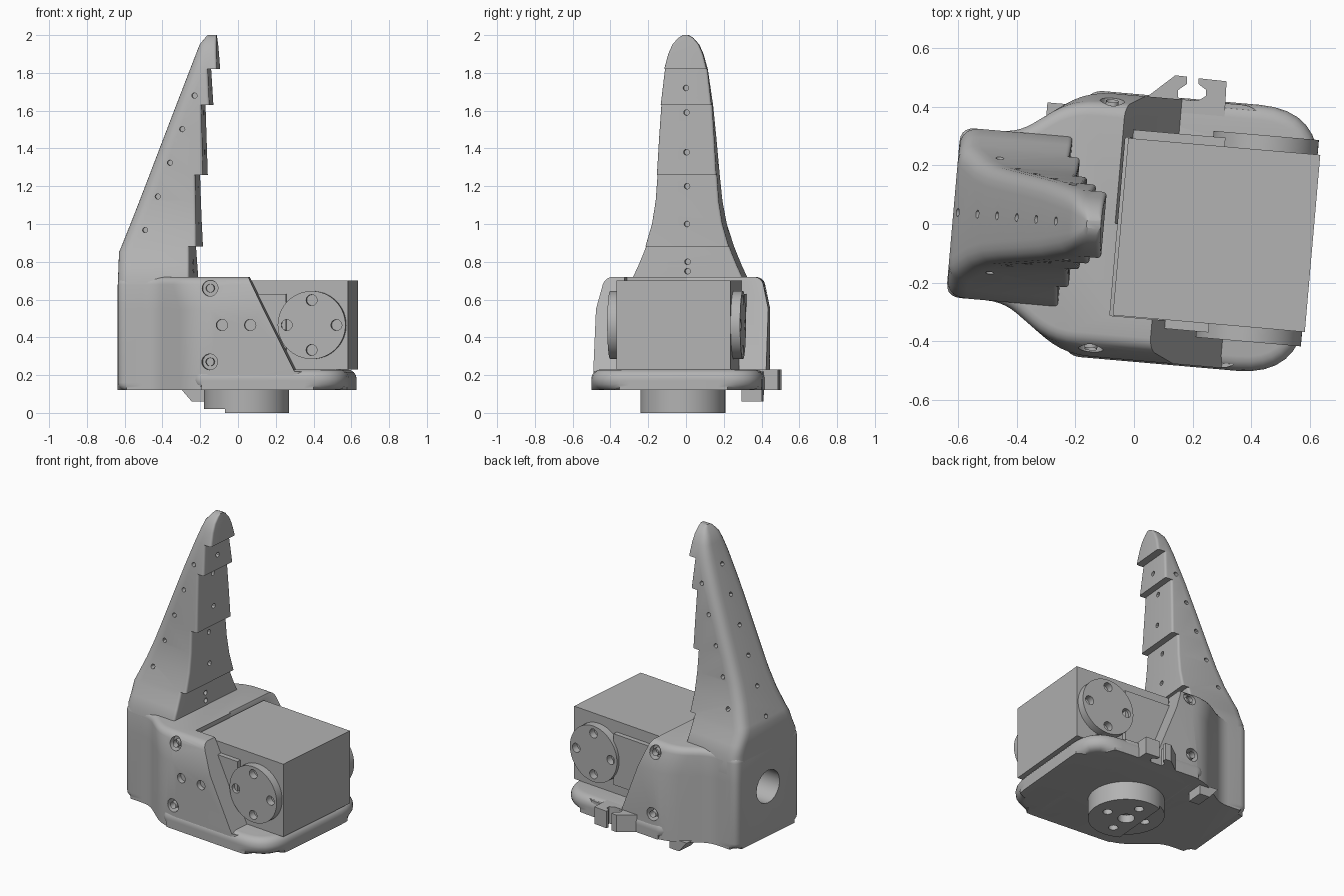
import bpy, bmesh, math
from mathutils import Vector, Matrix

cube = bpy.data.objects.get("Cube")
if cube:
    bpy.data.objects.remove(cube, do_unlink=True)

grey = bpy.data.materials.new("light grey")
grey.use_nodes = True
COLOUR = (0.45, 0.45, 0.45, 1)
grey.diffuse_color = COLOUR
grey.node_tree.nodes["Principled BSDF"].inputs["Base Color"].default_value = COLOUR
parts = []


def finish(name, bm, part=True):
    bmesh.ops.remove_doubles(bm, verts=bm.verts, dist=1e-5)
    bmesh.ops.recalc_face_normals(bm, faces=bm.faces)
    mesh = bpy.data.meshes.new(name)
    bm.to_mesh(mesh)
    bm.free()
    obj = bpy.data.objects.new(name, mesh)
    bpy.context.collection.objects.link(obj)
    if part:
        mesh.materials.append(grey)
        parts.append(obj)
    return obj


def loft(rings):
    bm = bmesh.new()
    loops = [[bm.verts.new(p) for p in ring] for ring in rings]
    n = len(loops[0])
    for a, b in zip(loops, loops[1:]):
        for i in range(n):
            j = (i + 1) % n
            bm.faces.new((a[i], a[j], b[j], b[i]))
    bm.faces.new(loops[0])
    bm.faces.new(loops[-1])
    return bm


def rounded(corners, steps=5):
    """Round each (x, y, radius) corner of an outline."""
    out = []
    for i, (x, y, r) in enumerate(corners):
        p = Vector((x, y))
        a = p + (Vector(corners[i - 1][:2]) - p).normalized() * r
        b = p + (Vector(corners[(i + 1) % len(corners)][:2]) - p).normalized() * r
        for k in range(steps + 1):
            t = k / steps
            out.append(a * (1 - t) ** 2 + p * 2 * t * (1 - t) + b * t * t)
    return out


def level(outline, z):
    return [(p[0], p[1], z) for p in outline]


def side_prism(profile, y0, y1):
    return loft([[(x, y, z) for x, z in profile] for y in (y0, y1)])


def block(x0, x1, y0, y1, z0, z1):
    return side_prism([(x0, z0), (x1, z0), (x1, z1), (x0, z1)], y0, y1)


def soften(bm, z, width):
    rim = [e for e in bm.edges if all(abs(v.co.z - z) < 1e-4 for v in e.verts)]
    bmesh.ops.bevel(bm, geom=rim, offset=width, segments=4, profile=0.5,
                    affect='EDGES', clamp_overlap=False)


def cylinders(specs, segments=20):
    """Each spec is centre, axis, radius, depth."""
    bm = bmesh.new()
    for centre, axis, r, depth in specs:
        turn = Vector((0, 0, 1)).rotation_difference(Vector(axis)).to_matrix().to_4x4()
        bmesh.ops.create_cone(bm, cap_ends=True, segments=segments, radius1=r, radius2=r,
                              depth=depth, matrix=Matrix.Translation(centre) @ turn)
    return bm


def cut(obj, bm):
    cutter = finish("cutter", bm, False)
    cutter.hide_render = True
    mod = obj.modifiers.new("cut", 'BOOLEAN')
    mod.operation, mod.solver, mod.use_self = 'DIFFERENCE', 'EXACT', True
    mod.object = cutter
    bpy.context.view_layer.objects.active = obj
    bpy.ops.object.modifier_apply(modifier=mod.name)
    bpy.data.objects.remove(cutter, do_unlink=True)


X, Y, Z = (1, 0, 0), (0, 1, 0), (0, 0, 1)

# Palm housing with flared cheeks
def body_outline(w):
    xf = -0.42 + (w - 0.29) * 1.375
    half = [(-0.617, 0.29, 0.05), (-0.42, 0.29, 0.06), (xf, w, 0.09), (0.4, w, 0.07)]
    return rounded([(x, -y, r) for x, y, r in half] + half[::-1])

bm = loft([level(body_outline(w), z) for z, w in ((0.12, 0.45), (0.55, 0.45), (0.72, 0.41))])
soften(bm, 0.12, 0.04)
soften(bm, 0.72, 0.04)
body = finish("palm_housing", bm)

# Sloped cheek ends and the pocket for the motor
for top, low, y0, y1 in ((0.09, 0.34, -0.7, -0.01), (-0.06, 0.13, 0.01, 0.7)):
    cut(body, side_prism([(top - 0.02, 0.76), (low, 0.22), (0.8, 0.22), (0.8, 0.76)], y0, y1))
cut(body, block(-0.055, 0.8, -0.305, 0.305, 0.22, 0.8))

# Bolt holes in the cheeks and the cable hole at the rear
holes = [((-0.045, -0.45, 0.465), Y, 0.03, 0.06), ((0.105, -0.45, 0.465), Y, 0.03, 0.06),
         ((-0.617, 0, 0.44), X, 0.105, 0.3)]
for s in (-1, 1):
    for z in (0.27, 0.66):
        holes += [((-0.11, s * 0.45, z), Y, 0.042, 0.12), ((-0.11, s * 0.45, z), Y, 0.022, 0.2)]
cut(body, cylinders(holes))

# Rounded base tray
tray = rounded([(-0.2, -0.455, 0.06), (0.61, -0.455, 0.22), (0.61, 0.455, 0.22), (-0.2, 0.455, 0.06)], 8)
bm = loft([level(tray, 0.12), level(tray, 0.23)])
soften(bm, 0.12, 0.05)
soften(bm, 0.23, 0.05)
finish("base_tray", bm)

# Finger: width by height, leaning back edge, overlapping pads on its front
WIDTHS = [(0.6, 0.29), (0.72, 0.29), (0.78, 0.262), (0.85, 0.233), (0.88, 0.222), (1, 0.187),
          (1.12, 0.168), (1.26, 0.158), (1.45, 0.147), (1.63, 0.135), (1.82, 0.113),
          (1.9, 0.092), (1.95, 0.07), (1.985, 0.04), (2, 0.014)]
PADS = [(0.6, 0.88, -0.24), (0.88, 1.26, -0.213), (1.26, 1.63, -0.182),
        (1.63, 1.82, -0.15), (1.82, 2, -0.112)]


def width_at(z):
    for (z0, w0), (z1, w1) in zip(WIDTHS, WIDTHS[1:]):
        if z <= z1:
            return w0 + (w1 - w0) * (z - z0) / (z1 - z0)


def back_at(z):
    return -0.617 + max(0, z - 0.85) * 0.379 + max(0, z - 1.95) * 0.4


rings = []
for z0, z1, front in PADS:
    for z, w in WIDTHS:
        if z0 <= z <= z1:
            xf = front + 0.01 * (z1 - z) / (z1 - z0)
            rb, rf = min(0.07, w * 0.6), min(0.015, w * 0.4)
            ring = rounded([(back_at(z), -w, rb), (xf, -w, rf), (xf, w, rf), (back_at(z), w, rb)])
            rings.append(level(ring, z))
finger = finish("finger", loft(rings))

# Pin holes along the finger's sides, back and front
pins = []
for i in range(5):
    z = 1.68 - 0.178 * i
    pins += [((-0.219 - 0.064 * i, s * width_at(z), z), Y, 0.014, 0.07) for s in (-1, 1)]
for i in range(6):
    z = 0.89 + 0.177 * i
    pins.append(((back_at(z), 0, z), (0.93, 0, -0.36), 0.014, 0.07))
for z in (0.75, 0.8, 1, 1.2, 1.38, 1.59, 1.72):
    pad = next(p for p in PADS if p[0] <= z < p[1])
    pins.append(((pad[2], 0, z), X, 0.015, 0.08))
cut(finger, cylinders(pins, 12))

# Motor with side plates and horn discs
finish("motor_box", block(-0.045, 0.612, -0.303, 0.303, 0.23, 0.7))
for s, side in ((-1, "right"), (1, "left")):
    finish(side + "_motor_plate", block(-0.04, 0.285, s * 0.29, s * 0.333, 0.3, 0.63))
    disc = finish(side + "_horn_disc", cylinders([((0.423, s * 0.323, 0.465), Y, 0.18, 0.06)], 64))
    cut(disc, cylinders([((0.423 + 0.132 * math.cos(a), s * 0.35, 0.465 + 0.132 * math.sin(a)),
                          Y, 0.029, 0.08) for a in (0, math.pi / 2, math.pi, -math.pi / 2)]))

# Mounting horn underneath, with a shallow step on one side
horn = finish("mounting_horn", cylinders([((0.047, 0, 0.07), Z, 0.225, 0.14)], 64))
cut(horn, block(-0.3, -0.05, -0.4, 0.4, -0.05, 0.02))
horn_holes = [((0.047 + 0.132 * math.cos(a), 0.132 * math.sin(a), 0), Z, 0.028, 0.1)
              for a in (0, math.pi / 2, math.pi, -math.pi / 2)]
cut(horn, cylinders(horn_holes + [((0.047, 0, 0), Z, 0.05, 0.1)]))

# Cable clip on the left side and the small hook below it
clip = [(-0.02, 0.4), (-0.02, 0.425), (0.096, 0.53), (0.136, 0.529), (0.138, 0.504), (0.11, 0.481),
        (0.112, 0.456), (0.142, 0.449), (0.183, 0.452), (0.206, 0.469), (0.205, 0.49),
        (0.178, 0.507), (0.176, 0.527), (0.272, 0.525), (0.276, 0.4)]
finish("cable_clip", loft([level(clip, 0.12), level(clip, 0.23)]))
finish("cable_hook", side_prism([(-0.33, 0.13), (-0.27, 0.06), (-0.2, 0.06), (-0.2, 0.13)], 0.29, 0.4))

# Smooth the curves and turn the whole assembly slightly
place = Matrix.Rotation(math.radians(-5), 4, 'Z') @ Matrix.Translation((0, -0.013, 0))
bpy.ops.object.select_all(action='DESELECT')
for obj in parts:
    obj.data.transform(place)
    obj.select_set(True)
bpy.context.view_layer.objects.active = parts[0]
bpy.ops.object.shade_smooth_by_angle(angle=math.radians(30))
